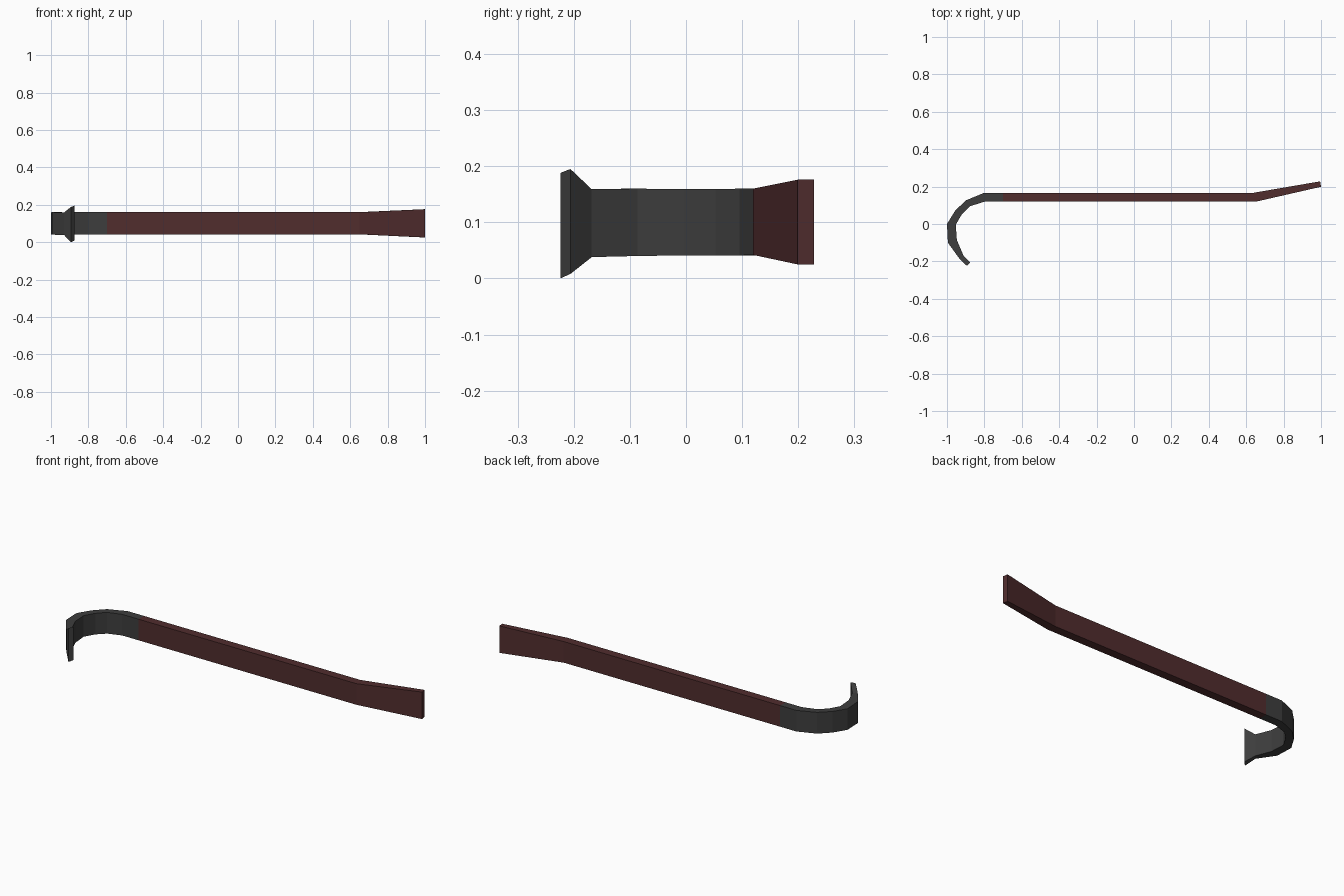
import bpy, bmesh

if "Cube" in bpy.data.objects:
    bpy.data.objects.remove(bpy.data.objects["Cube"])


def material(name, rgb):
    m = bpy.data.materials.new(name)
    m.diffuse_color = (*rgb, 1.0)
    m.use_nodes = True
    m.node_tree.nodes["Principled BSDF"].inputs["Base Color"].default_value = m.diffuse_color
    return m


red = material("dark red paint", (0.082, 0.026, 0.027))
steel = material("dark steel", (0.047, 0.047, 0.047))

# Cross-sections along the bar: outer (x, y), inner (x, y), bottom z, top z
B, T = 0.042, 0.16
sections = [
    ((0.995, 0.228), (1.0, 0.199), 0.025, 0.176),     # chisel tip
    ((0.64, 0.167), (0.65, 0.119), B, T),             # chisel bend
    ((-0.70, 0.167), (-0.70, 0.119), B, T),           # paint edge
    ((-0.80, 0.167), (-0.80, 0.119), B, T),           # hook start
    ((-0.90, 0.126), (-0.877, 0.095), 0.041, T),
    ((-0.957, 0.07), (-0.92, 0.053), 0.041, 0.159),
    ((-1.0, 0.0), (-0.953, -0.004), 0.041, 0.159),
    ((-0.995, -0.10), (-0.947, -0.086), 0.04, 0.16),
    ((-0.93, -0.19), (-0.912, -0.168), 0.038, 0.159),
    ((-0.893, -0.224), (-0.875, -0.206), 0.003, 0.192),  # flared claw tip
]

# Loft the crowbar as one closed flat-faced body
bm = bmesh.new()
rings = []
for (ox, oy), (ix, iy), lo, hi in sections:
    rings.append([bm.verts.new(p) for p in
                  ((ox, oy, lo), (ox, oy, hi), (ix, iy, hi), (ix, iy, lo))])
for a, b in zip(rings, rings[1:]):
    for i in range(4):
        j = (i + 1) % 4
        bm.faces.new((a[i], a[j], b[j], b[i]))
bm.faces.new(rings[0])
bm.faces.new(rings[-1])

# Slight skew of the claw tip, sitting on the ground
tip = rings[-1]
for v, z in zip(tip, (0.0, 0.188, 0.195, 0.008)):
    v.co.z = z
bmesh.ops.recalc_face_normals(bm, faces=bm.faces)

# Bare steel hook, painted shaft and chisel end
for f in bm.faces:
    f.material_index = 1 if f.calc_center_median().x < -0.70 else 0

mesh = bpy.data.meshes.new("crowbar")
bm.to_mesh(mesh)
bm.free()
mesh.materials.append(red)
mesh.materials.append(steel)
obj = bpy.data.objects.new("crowbar", mesh)
bpy.context.collection.objects.link(obj)
